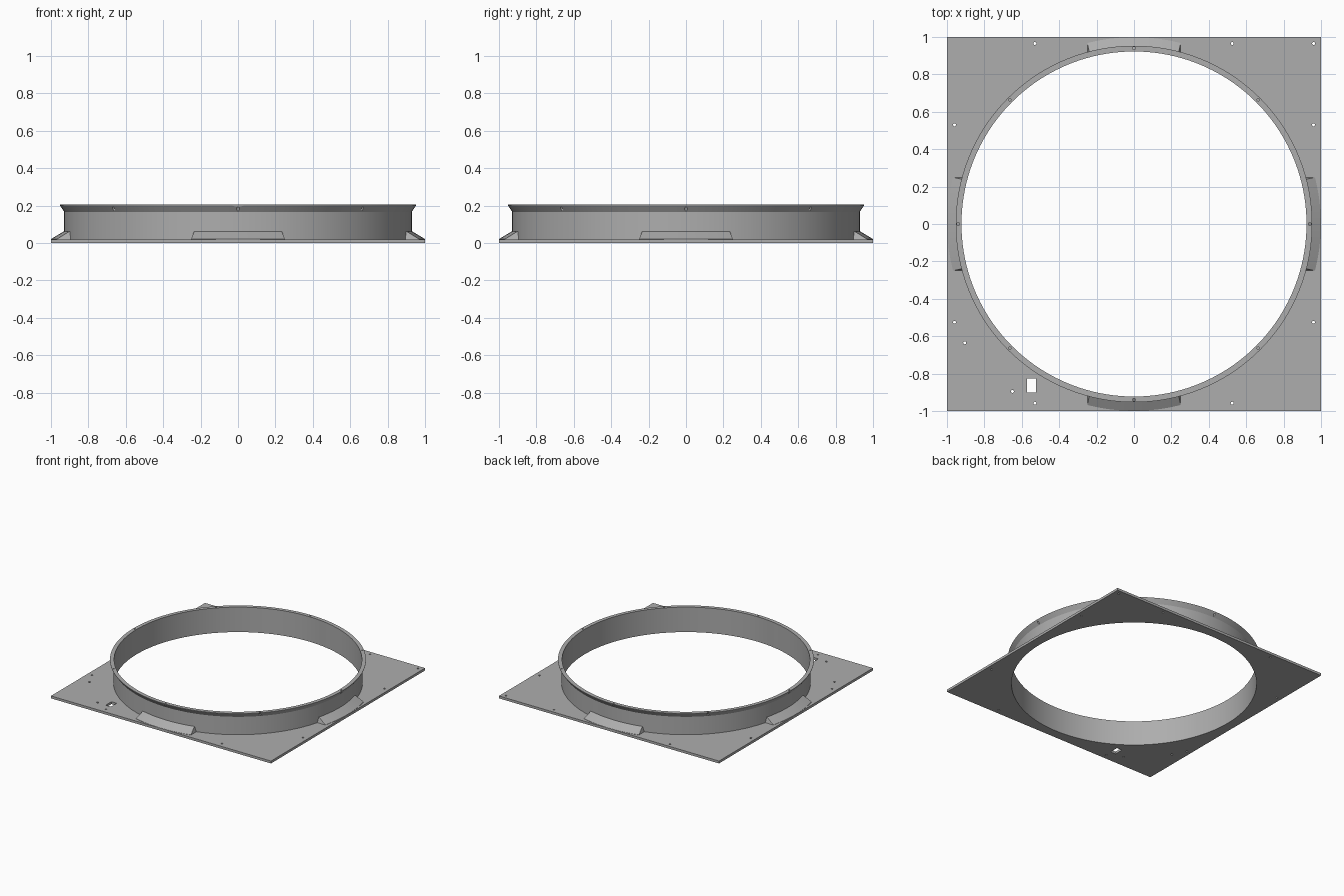
import bpy, bmesh, math

if "Cube" in bpy.data.objects:
    bpy.data.objects.remove(bpy.data.objects["Cube"])

R_IN, R_OUT, R_RIM = 0.9225, 0.929, 0.953
T, TOP = 0.02, 0.205
SEG = 160

grey = bpy.data.materials.new("grey metal")
grey.diffuse_color = (0.42, 0.42, 0.42, 1)
grey.use_nodes = True
grey.node_tree.nodes["Principled BSDF"].inputs["Base Color"].default_value = grey.diffuse_color


def finish(ob, angle=30):
    ob.data.materials.clear()
    ob.data.materials.append(grey)
    bpy.ops.object.select_all(action='DESELECT')
    ob.select_set(True)
    bpy.context.view_layer.objects.active = ob
    bpy.ops.object.shade_smooth_by_angle(angle=math.radians(angle))


def mesh_object(name, bm):
    bmesh.ops.recalc_face_normals(bm, faces=bm.faces)
    me = bpy.data.meshes.new(name)
    bm.to_mesh(me)
    bm.free()
    ob = bpy.data.objects.new(name, me)
    bpy.context.collection.objects.link(ob)
    return ob


def circle(x, y, r, n):
    return [(x + r * math.cos(2 * math.pi * i / n), y + r * math.sin(2 * math.pi * i / n)) for i in range(n)]


def rect(x0, x1, y0, y1):
    return [(x0, y0), (x1, y0), (x1, y1), (x0, y1)]


# Square base plate: filled outline with the opening, screw holes and cable slot
screws = [(-0.53, 0.965), (0.525, 0.965), (0.96, 0.965), (-0.96, 0.53), (0.96, 0.53),
          (-0.96, -0.525), (0.96, -0.525), (0.525, -0.958), (-0.53, -0.958),
          (-0.65, -0.895), (-0.905, -0.635)]
loops = [rect(-1, 1, -1, 1), circle(0, 0, 0.926, SEG), rect(-0.573, -0.525, -0.9, -0.825)]
loops += [circle(x, y, 0.008, 12) for x, y in screws]
cu = bpy.data.curves.new("base_plate", 'CURVE')
cu.dimensions, cu.fill_mode, cu.extrude = '2D', 'BOTH', T / 2
for pts in loops:
    sp = cu.splines.new('POLY')
    sp.points.add(len(pts) - 1)
    for p, (x, y) in zip(sp.points, pts):
        p.co = (x, y, 0, 1)
    sp.use_cyclic_u = True
plate = bpy.data.objects.new("base_plate", cu)
bpy.context.collection.objects.link(plate)
plate.location.z = T / 2
bpy.context.view_layer.objects.active = plate
plate.select_set(True)
bpy.ops.object.convert(target='MESH')
plate = bpy.context.object
finish(plate)

# Round collar with a flared rim, revolved from its profile
profile = [(R_IN, 0), (R_OUT, 0), (R_OUT, 0.167), (R_RIM, TOP - 0.003), (R_RIM, TOP), (R_IN, TOP)]
bm = bmesh.new()
rings = [[bm.verts.new((x, y, z)) for x, y in circle(0, 0, r, SEG)] for r, z in profile]
for a, b in zip(rings, rings[1:] + rings[:1]):
    for i in range(SEG):
        j = (i + 1) % SEG
        bm.faces.new((a[i], a[j], b[j], b[i]))
collar = mesh_object("collar", bm)

# Eight rim screw holes
bm = bmesh.new()
for x, y in circle(0, 0, 0.9395, 8):
    lo, hi = [[bm.verts.new((px, py, z)) for px, py in circle(x, y, 0.007, 12)] for z in (0.1, 0.3)]
    bm.faces.new(lo)
    bm.faces.new(hi)
    for i in range(12):
        j = (i + 1) % 12
        bm.faces.new((lo[i], lo[j], hi[j], hi[i]))
cutter = mesh_object("rim_hole_cutter", bm)
cutter.hide_render = True
cutter.hide_set(True)
mod = collar.modifiers.new("rim_holes", 'BOOLEAN')
mod.operation, mod.solver, mod.object = 'DIFFERENCE', 'EXACT', cutter
finish(collar)

# Sloped deflectors where the collar comes closest to each plate edge
N = 20
for k, side in enumerate(("front", "right", "back", "left")):
    bm = bmesh.new()
    cols = []
    for i in range(N + 1):
        t = 2 * i / N - 1
        col = []
        # bottom inner, bottom outer, top outer, top inner; the ends lean inward
        for r, z, w in ((0.926, 0.015, 0.25), (0.999, 0.015, 0.25), (0.999, 0.022, 0.25),
                        (0.934, 0.061, 0.235), (0.926, 0.061, 0.235)):
            x = t * w
            col.append(bm.verts.new((x, -math.sqrt(r * r - x * x), z)))
        cols.append(col)
    for a, b in zip(cols, cols[1:]):
        for i in range(5):
            j = (i + 1) % 5
            bm.faces.new((a[i], a[j], b[j], b[i]))
    bm.faces.new(cols[0])
    bm.faces.new(cols[-1])
    ob = mesh_object(side + "_deflector", bm)
    ob.rotation_euler.z = k * math.pi / 2
    finish(ob)
